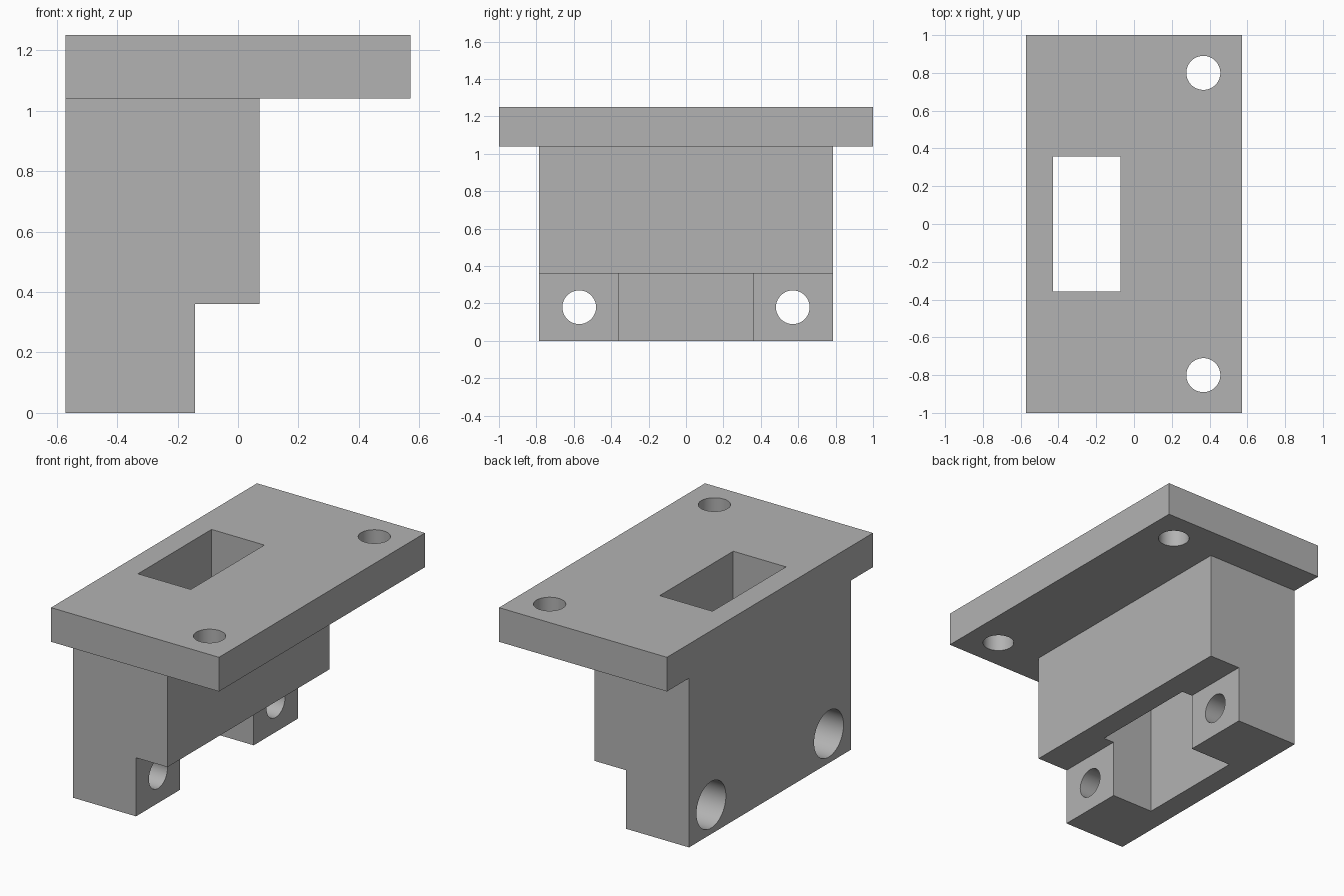
import bpy, bmesh, math
from mathutils import Matrix, Vector

cube = bpy.data.objects.get("Cube")
if cube:
    bpy.data.objects.remove(cube, do_unlink=True)

grey = bpy.data.materials.new("plain grey")
grey.use_nodes = True
colour = (0.45, 0.45, 0.45, 1)
grey.diffuse_color = colour
grey.node_tree.nodes["Principled BSDF"].inputs["Base Color"].default_value = colour


def make_object(name, bm):
    bmesh.ops.recalc_face_normals(bm, faces=bm.faces)
    mesh = bpy.data.meshes.new(name)
    bm.to_mesh(mesh)
    bm.free()
    mesh.materials.append(grey)
    obj = bpy.data.objects.new(name, mesh)
    bpy.context.collection.objects.link(obj)
    return obj


def box(name, low, high):
    low, high = Vector(low), Vector(high)
    bm = bmesh.new()
    bmesh.ops.create_cube(bm, size=1, matrix=Matrix.Translation((low + high) / 2)
                          @ Matrix.Diagonal((*(high - low), 1)))
    return make_object(name, bm)


def rod(name, centre, radius, length, axis="Z"):
    turn = Matrix.Rotation(math.pi / 2, 4, "Y") if axis == "X" else Matrix()
    bm = bmesh.new()
    bmesh.ops.create_cone(bm, cap_ends=True, segments=64, radius1=radius, radius2=radius,
                          depth=length, matrix=Matrix.Translation(centre) @ turn)
    return make_object(name, bm)


# Main dimensions
BACK, FRONT = -0.571, 0.571
PLATE_Z, TOP = 1.04, 1.25
STEP_Z, STEP_X = 0.36, -0.143
BODY_X, BODY_Y = 0.071, 0.786
SLOT_X, SLOT_Y = -0.43, 0.357

# Bracket: stepped side profile extruded along y
profile = [(BACK, 0), (STEP_X, 0), (STEP_X, STEP_Z), (BODY_X, STEP_Z),
           (BODY_X, PLATE_Z), (FRONT, PLATE_Z), (FRONT, TOP), (BACK, TOP)]
bm = bmesh.new()
face = bm.faces.new([bm.verts.new((x, -1, z)) for x, z in profile])
extruded = bmesh.ops.extrude_face_region(bm, geom=[face])["geom"]
bmesh.ops.translate(bm, vec=(0, 2, 0),
                    verts=[v for v in extruded if isinstance(v, bmesh.types.BMVert)])
bracket = make_object("mounting_bracket", bm)

# Window through the plate and body, opening forward between the feet
cutters = [box("window_cutter", (SLOT_X, -SLOT_Y, -1), (-0.071, SLOT_Y, 2))]

for side in (-1, 1):
    # Waste beside the body, below the plate overhang
    ends = sorted((side * BODY_Y, side * 1.5))
    cutters.append(box("end_cutter", (-1, ends[0], -1), (1, ends[1], PLATE_Z)))
    # Plate screw hole, foot screw hole and its counterbore
    cutters.append(rod("plate_hole_cutter", (0.367, side * 0.8, 1.2), 0.09, 1))
    cutters.append(rod("foot_hole_cutter", (-0.4, side * 0.571, 0.18), 0.09, 1, "X"))
    cutters.append(rod("counterbore_cutter", (BACK, side * 0.571, 0.18), 0.143, 0.43, "X"))

# Apply all cuts, then discard the cutters
bpy.context.view_layer.objects.active = bracket
bracket.select_set(True)
for cutter in cutters:
    cutter.hide_render = True
    cut = bracket.modifiers.new("cut", "BOOLEAN")
    cut.operation = "DIFFERENCE"
    cut.solver = "EXACT"
    cut.object = cutter
    bpy.ops.object.modifier_apply(modifier=cut.name)
    bpy.data.objects.remove(cutter, do_unlink=True)

bpy.ops.object.shade_smooth_by_angle(angle=math.radians(30))
